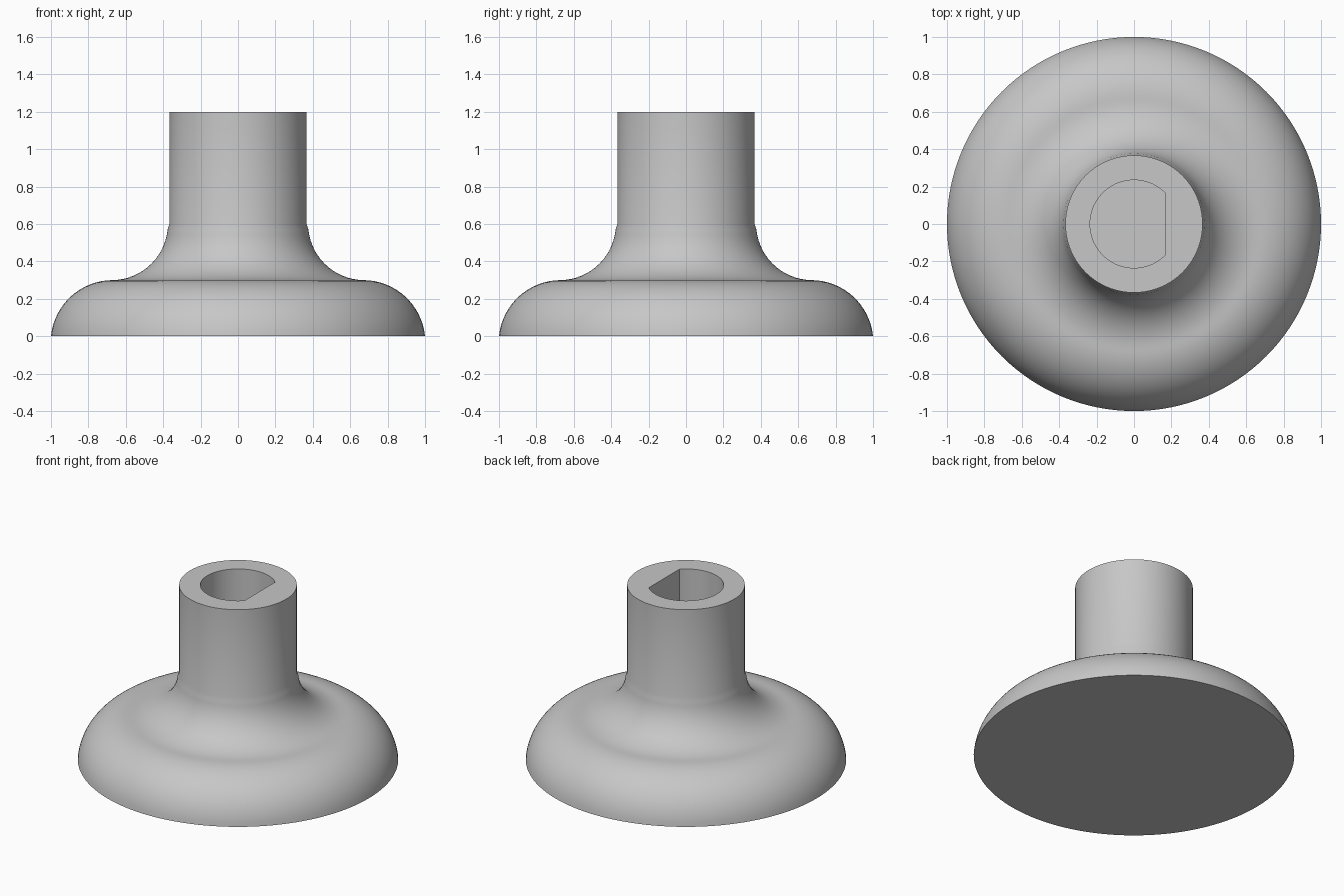
import bpy
import bmesh
from math import sin, cos, pi, asin, sqrt, radians

default = bpy.data.objects.get("Cube")
if default:
    bpy.data.objects.remove(default)

SEGMENTS = 128
STEPS = 16

# Main dimensions
BASE_R, BASE_H = 1.0, 0.3
SHAFT_R, SHAFT_TOP = 0.367, 1.2
FILLET = 0.3
ROUND = 0.333
BORE_R, BORE_FLOOR = 0.235, 0.4
FLAT_X = BORE_R * cos(pi / 4)


def arc(cx, cz, radius, start, end):
    """Points of a profile arc as (radius, height) pairs."""
    angles = [start + (end - start) * i / STEPS for i in range(STEPS + 1)]
    return [(cx + radius * cos(a), cz + radius * sin(a)) for a in angles]


def ring(bm, radius, z, limit=None):
    """Circle of vertices; limit cuts it flat on the +x side."""
    verts = []
    for i in range(SEGMENTS):
        a = 2 * pi * i / SEGMENTS
        x = radius * cos(a)
        if limit is not None:
            x = min(x, limit)
        verts.append(bm.verts.new((x, radius * sin(a), z)))
    return verts


# Outer profile: rounded rim, concave fillet, straight shaft
drop = BASE_H - ROUND
rim_x = BASE_R - sqrt(ROUND ** 2 - drop ** 2)
profile = arc(rim_x, drop, ROUND, asin(-drop / ROUND), pi / 2)
profile += arc(SHAFT_R + FILLET + 0.008, BASE_H + FILLET, FILLET, 1.5 * pi, pi)
profile[-1] = (SHAFT_R, BASE_H + FILLET)
profile.append((SHAFT_R, SHAFT_TOP))

bm = bmesh.new()
rings = [ring(bm, r, z) for r, z in profile]

# D-shaped blind bore
rings += [ring(bm, BORE_R, z, FLAT_X) for z in (SHAFT_TOP, BORE_FLOOR)]

for lower, upper in zip(rings, rings[1:]):
    for i in range(SEGMENTS):
        j = (i + 1) % SEGMENTS
        bm.faces.new((lower[i], lower[j], upper[j], upper[i]))
bm.faces.new(list(reversed(rings[0])))
bm.faces.new(rings[-1])
bmesh.ops.recalc_face_normals(bm, faces=bm.faces)

mesh = bpy.data.meshes.new("knob")
bm.to_mesh(mesh)
bm.free()
knob = bpy.data.objects.new("knob", mesh)
bpy.context.collection.objects.link(knob)

# Plain grey material
grey = bpy.data.materials.new("plain_grey")
grey.use_nodes = True
colour = (0.57, 0.57, 0.57, 1)
grey.diffuse_color = colour
grey.node_tree.nodes["Principled BSDF"].inputs["Base Color"].default_value = colour
mesh.materials.append(grey)

# Smooth curved walls, keep rim and bore edges sharp
bpy.ops.object.select_all(action="DESELECT")
knob.select_set(True)
bpy.context.view_layer.objects.active = knob
bpy.ops.object.shade_smooth_by_angle(angle=radians(30))
